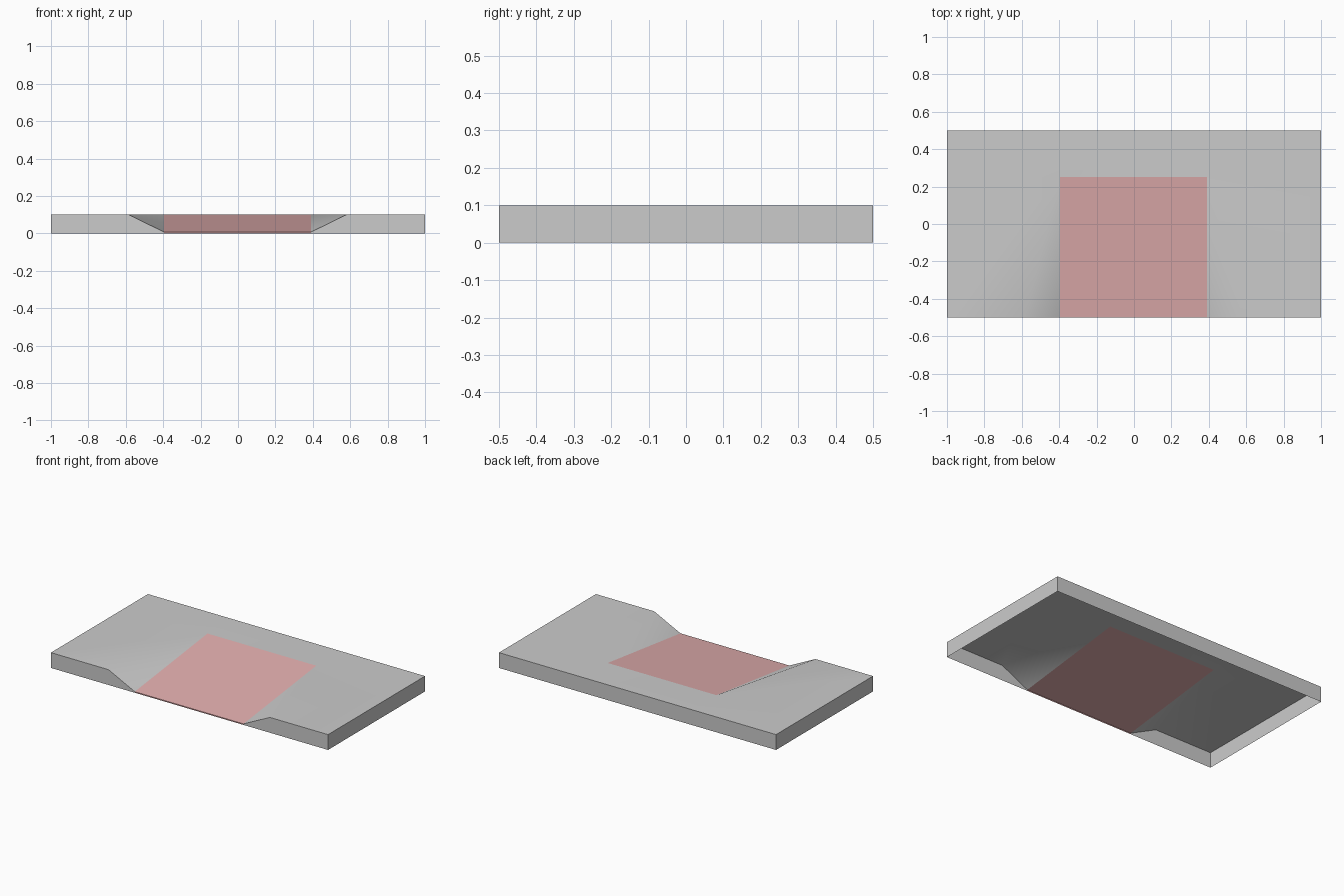
import bpy, bmesh, math

if "Cube" in bpy.data.objects:
    bpy.data.objects.remove(bpy.data.objects["Cube"])

H, LIP = 0.1, 0.007          # slab height, ramp height at the front edge
FRONT, BACK, RAMP_BACK = -0.5, 0.5, 0.25


def make_object(name, faces, skirt):
    """Join the top faces, then drop a wall to the ground from chosen boundary edges."""
    bm = bmesh.new()
    for pts in faces:
        bm.faces.new([bm.verts.new(p) for p in pts])
    bmesh.ops.remove_doubles(bm, verts=bm.verts, dist=1e-5)
    rim = [e for e in bm.edges if e.is_boundary and skirt(*[v.co for v in e.verts])]
    out = bmesh.ops.extrude_edge_only(bm, edges=rim)
    for v in out["geom"]:
        if isinstance(v, bmesh.types.BMVert):
            v.co.z = 0
    bmesh.ops.recalc_face_normals(bm, faces=bm.faces)
    if max(bm.faces, key=lambda f: f.calc_area()).normal.z < 0:
        bmesh.ops.reverse_faces(bm, faces=bm.faces)
    mesh = bpy.data.meshes.new(name)
    bm.to_mesh(mesh)
    bm.free()
    obj = bpy.data.objects.new(name, mesh)
    bpy.context.collection.objects.link(obj)
    bpy.ops.object.select_all(action='DESELECT')
    obj.select_set(True)
    bpy.context.view_layer.objects.active = obj
    bpy.ops.object.shade_smooth_by_angle(angle=math.radians(30))
    return obj


def on_outline(a, b):
    """True for edges on the outer rectangle of the slab."""
    return (abs(a.x - b.x) < 1e-4 and abs(abs(a.x) - 1) < 1e-4) or \
           (abs(a.y - b.y) < 1e-4 and abs(abs(a.y) - BACK) < 1e-4) 


def side(x_end, x_flare, x_ramp):
    """Flat wing plus the sloping flare on one side of the ramp."""
    wing = [(x_end, FRONT, H), (x_flare, FRONT, H), (x_ramp, RAMP_BACK, H),
            (x_end, RAMP_BACK, H)]
    flare = [(x_flare, FRONT, H), (x_ramp, FRONT, LIP), (x_ramp, RAMP_BACK, H)]
    corner = [(x_end, RAMP_BACK, H), (x_ramp, RAMP_BACK, H), (x_ramp, BACK, H),
              (x_end, BACK, H)]
    faces = [wing, flare, corner]
    return faces if x_end < 0 else [f[::-1] for f in faces]


# Pavement slab, open underneath
L, R = -0.395, 0.39
landing = [(L, RAMP_BACK, H), (R, RAMP_BACK, H), (R, BACK, H), (L, BACK, H)]
make_object("pavement_slab", side(-1, -0.585, L) + side(1, 0.58, R) + [landing], on_outline)

# Coloured ramp with a thin front lip
ramp = make_object("ramp_panel", [[(L, FRONT, LIP), (R, FRONT, LIP),
                                   (R, RAMP_BACK, H), (L, RAMP_BACK, H)]],
                   lambda a, b: a.y < FRONT + 1e-4 and b.y < FRONT + 1e-4)
mat = bpy.data.materials.new("ramp_pink")
mat.diffuse_color = (0.75, 0.42, 0.42, 1)
mat.use_nodes = True
mat.node_tree.nodes["Principled BSDF"].inputs["Base Color"].default_value = mat.diffuse_color
ramp.data.materials.append(mat)
